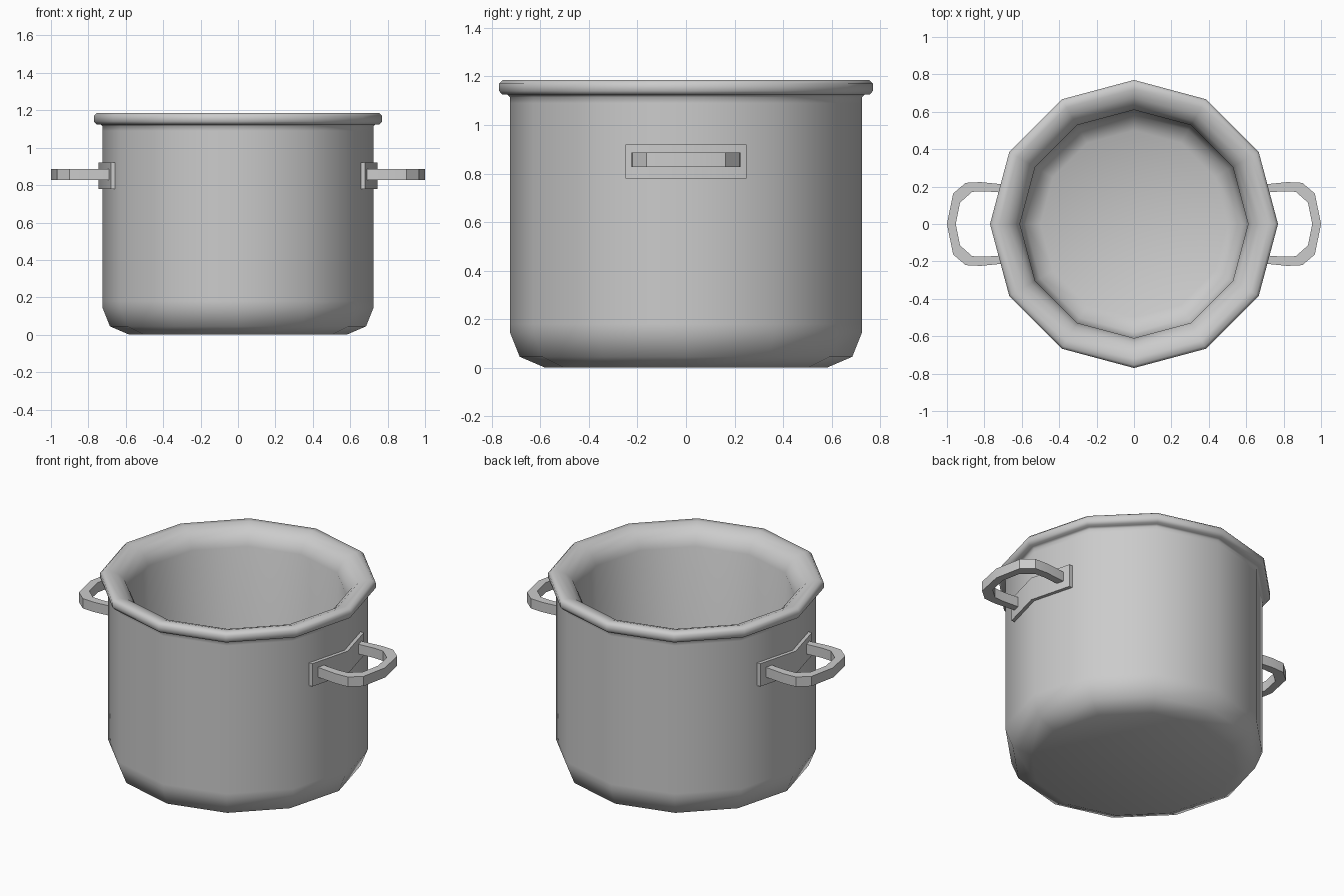
import bpy, bmesh, math

if "Cube" in bpy.data.objects:
    bpy.data.objects.remove(bpy.data.objects["Cube"])

SIDES = 12


def finish(name, bm, angle):
    bmesh.ops.recalc_face_normals(bm, faces=bm.faces)
    me = bpy.data.meshes.new(name)
    bm.to_mesh(me)
    bm.free()
    ob = bpy.data.objects.new(name, me)
    bpy.context.collection.objects.link(ob)
    bpy.ops.object.select_all(action='DESELECT')
    ob.select_set(True)
    bpy.context.view_layer.objects.active = ob
    bpy.ops.object.shade_smooth_by_angle(angle=math.radians(angle))
    return ob


def lathe(name, profile, angle):
    """Revolve (radius, z) points; both ends are closed with a fan to the axis."""
    bm = bmesh.new()
    rings = []
    for r, z in profile:
        rings.append([bm.verts.new((r * math.cos(2 * math.pi * i / SIDES),
                                    r * math.sin(2 * math.pi * i / SIDES), z))
                      for i in range(SIDES)])
    for a, b in zip(rings, rings[1:]):
        for i in range(SIDES):
            j = (i + 1) % SIDES
            bm.faces.new((a[i], a[j], b[j], b[i]))
    for ring in (rings[0], rings[-1]):
        c = bm.verts.new((0, 0, ring[0].co.z))
        for i in range(SIDES):
            bm.faces.new((ring[i], ring[(i + 1) % SIDES], c))
    return finish(name, bm, angle)


def band(name, outer, inner, z0, z1, side, angle):
    """Extruded strip between two matching (x, y) paths, on side +1 or -1."""
    bm = bmesh.new()
    rows = []
    for (ox, oy), (ix, iy) in zip(outer, inner):
        rows.append([bm.verts.new((side * x, y, z)) for x, y, z in
                     ((ox, oy, z0), (ox, oy, z1), (ix, iy, z1), (ix, iy, z0))])
    for a, b in zip(rows, rows[1:]):
        for i in range(4):
            j = (i + 1) % 4
            bm.faces.new((a[i], a[j], b[j], b[i]))
    bm.faces.new(rows[0])
    bm.faces.new(rows[-1])
    return finish(name, bm, angle)


def mirrored(half):
    """Complete a path whose last point lies on y = 0."""
    return half + [(x, -y) for x, y in reversed(half[:-1])]


# pot: outer wall, rolled rim, inner wall
lathe("pot_body", [
    (0.58, 0.0), (0.685, 0.045), (0.725, 0.145), (0.725, 0.18),
    (0.725, 1.09), (0.725, 1.115), (0.735, 1.125), (0.757, 1.125),
    (0.77, 1.14), (0.77, 1.17), (0.755, 1.185), (0.72, 1.185),
    (0.675, 1.17), (0.635, 1.135), (0.61, 1.08),
    (0.61, 0.2), (0.58, 0.11), (0.50, 0.07)], 60)

# handles with bent mounting plates
plate_out = mirrored([(0.68, 0.25), (0.746, 0.0)])
plate_in = mirrored([(0.655, 0.25), (0.718, 0.0)])
loop_out = mirrored([(0.66, 0.208), (0.82, 0.224), (0.90, 0.22), (0.967, 0.163), (1.0, 0.0)])
loop_in = mirrored([(0.66, 0.165), (0.80, 0.175), (0.865, 0.172), (0.93, 0.115), (0.953, 0.0)])
for label, side in (("right", 1), ("left", -1)):
    band(label + "_handle_plate", plate_out, plate_in, 0.78, 0.92, side, 40)
    band(label + "_handle", loop_out, loop_in, 0.826, 0.886, side, 30)
